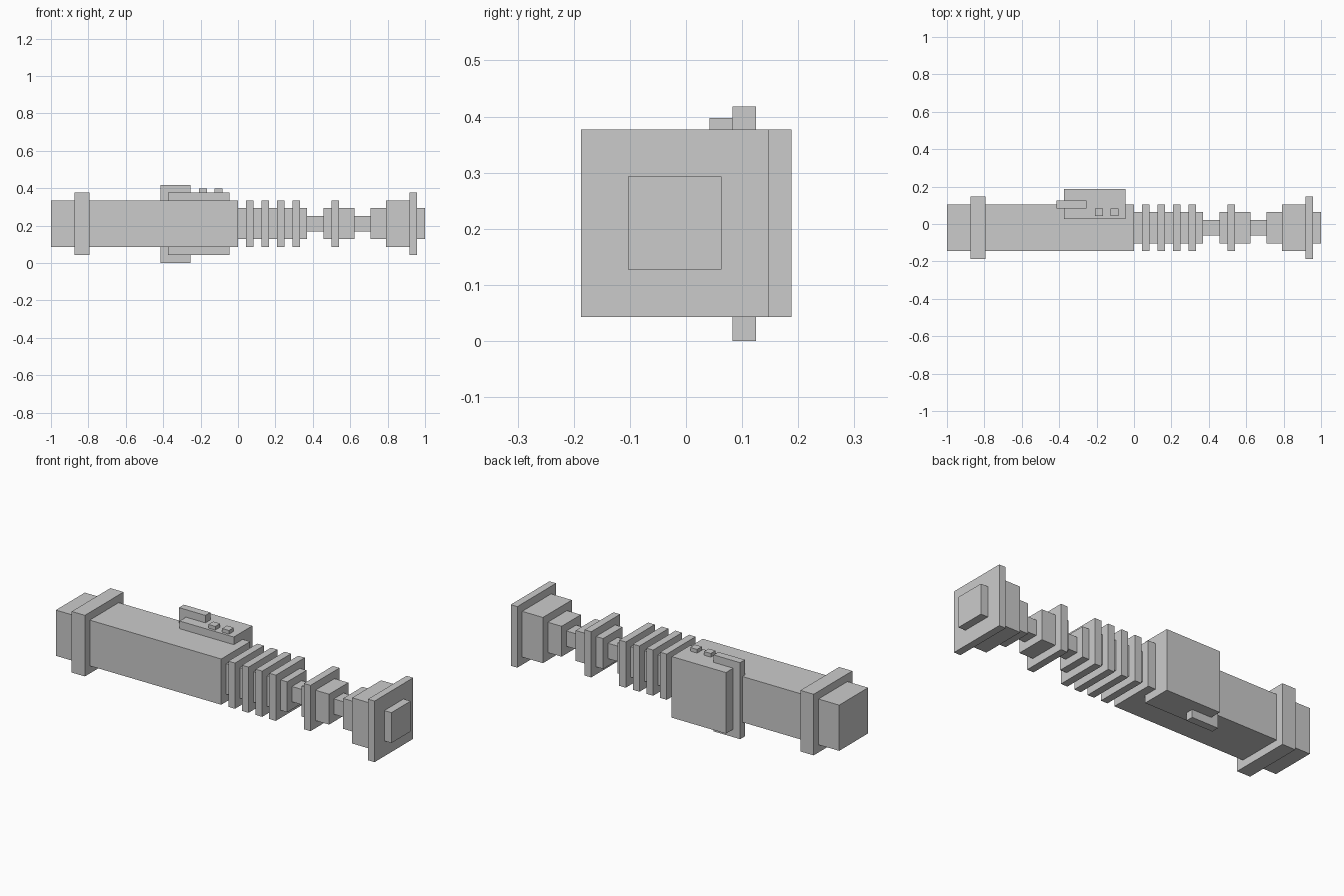
import bpy
import bmesh
from mathutils import Matrix, Vector

AXIS_Y, AXIS_Z = -0.02, 0.21

cube = bpy.data.objects.get("Cube")
if cube:
    bpy.data.objects.remove(cube, do_unlink=True)

grey = bpy.data.materials.new("light_grey")
grey.use_nodes = True
colour = (0.6, 0.6, 0.6, 1)
grey.diffuse_color = colour
grey.node_tree.nodes["Principled BSDF"].inputs["Base Color"].default_value = colour


def box(name, x, y, z):
    """Box spanning the given (low, high) range on each axis."""
    low, high = Vector((x[0], y[0], z[0])), Vector((x[1], y[1], z[1]))
    centre = (low + high) / 2
    mesh = bpy.data.meshes.new(name)
    bm = bmesh.new()
    bmesh.ops.create_cube(bm, size=1, matrix=Matrix.Diagonal((*(high - low), 1)))
    bm.to_mesh(mesh)
    bm.free()
    mesh.materials.append(grey)
    obj = bpy.data.objects.new(name, mesh)
    obj.location = centre
    bpy.context.collection.objects.link(obj)


def section(name, x0, x1, half):
    """Square section centred on the handle's long axis."""
    box(name, (x0, x1), (AXIS_Y - half, AXIS_Y + half), (AXIS_Z - half, AXIS_Z + half))


# Section half-widths
THIN, CORE, BODY, FLANGE = 0.042, 0.083, 0.125, 0.167

# Main grip and pommel collar
section("main_grip", -1.0, 0.0, BODY)
section("pommel_collar", -0.875, -0.795, FLANGE)

# Ribbed section
section("ribbed_core", 0.0, 0.37, CORE)
for i in range(4):
    start = 0.043 + i * 0.0825
    section(f"grip_rib_{i + 1}", start, start + 0.04, BODY)

# Necks and middle knob
section("rear_neck", 0.37, 0.457, THIN)
section("middle_knob", 0.457, 0.623, CORE)
section("middle_ring", 0.5, 0.54, BODY)
section("front_neck", 0.623, 0.708, THIN)

# Emitter head
section("emitter_base", 0.708, 0.792, CORE)
section("emitter_block", 0.792, 0.917, BODY)
section("emitter_flange", 0.917, 0.957, FLANGE)
section("emitter_tip", 0.957, 1.0, CORE)

# Control box with its clamp and two buttons
box("control_box", (-0.373, -0.045), (0.028, 0.188), (0.043, 0.377))
box("control_clamp", (-0.415, -0.255), (0.083, 0.125), (0.0, 0.418))
for i, x in enumerate((-0.208, -0.125)):
    box(f"button_{i + 1}", (x, x + 0.041), (0.042, 0.083), (0.37, 0.397))
